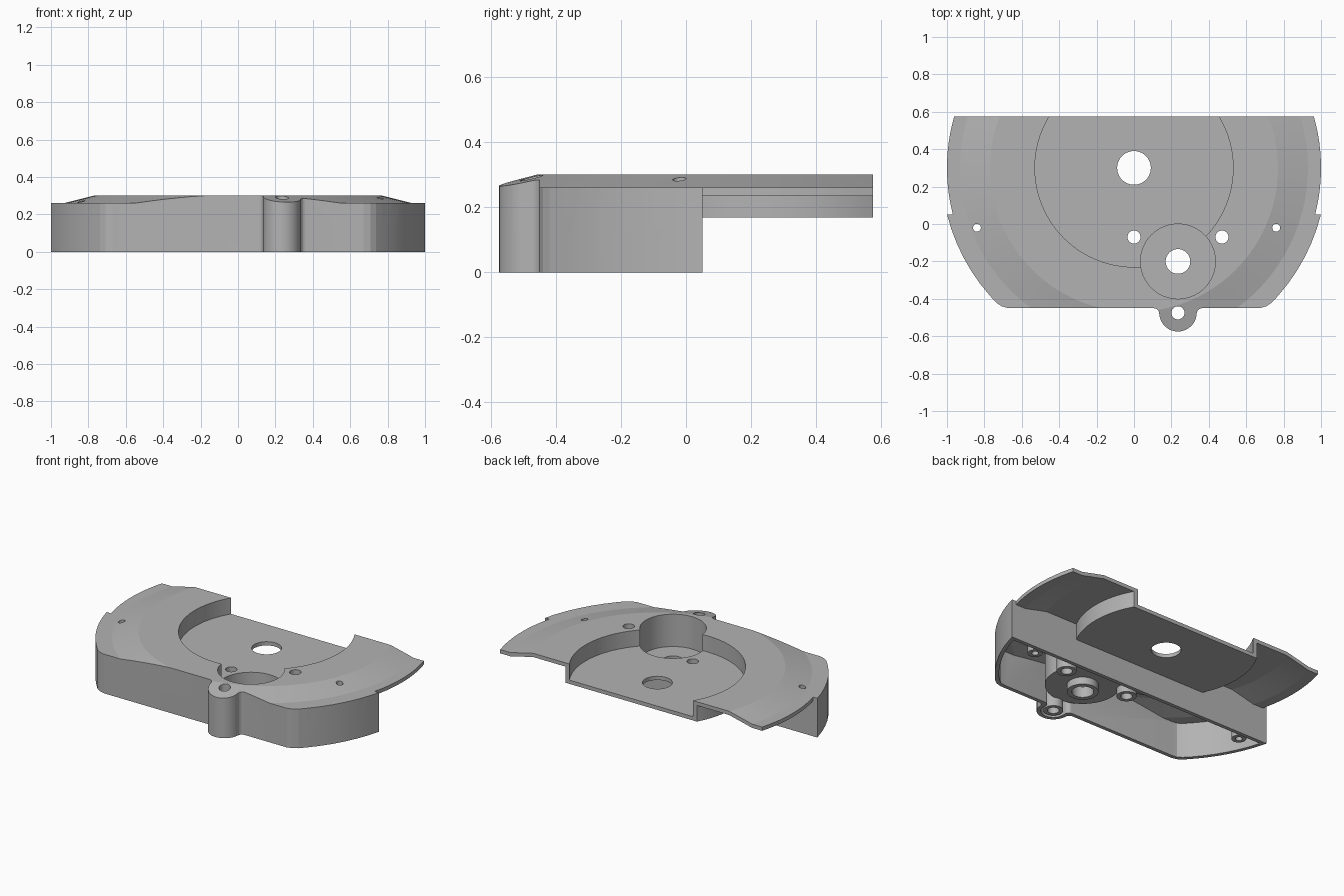
import bpy, bmesh, math

if "Cube" in bpy.data.objects:
    bpy.data.objects.remove(bpy.data.objects["Cube"])

HUB = (0.0, 0.3)          # centre of the round recess and the domed top
SKIN = 0.025              # shell thickness

grey = bpy.data.materials.new("plain grey")
grey.diffuse_color = (0.45, 0.45, 0.45, 1)
grey.use_nodes = True
grey.node_tree.nodes["Principled BSDF"].inputs["Base Color"].default_value = grey.diffuse_color


def finish(bm, name):
    bmesh.ops.recalc_face_normals(bm, faces=bm.faces[:])
    me = bpy.data.meshes.new(name)
    bm.to_mesh(me)
    bm.free()
    me.materials.append(grey)
    ob = bpy.data.objects.new(name, me)
    bpy.context.collection.objects.link(ob)
    return ob


def prism(name, pts, z0, z1):
    bm = bmesh.new()
    face = bm.faces.new([bm.verts.new((x, y, z0)) for x, y in pts])
    ext = bmesh.ops.extrude_face_region(bm, geom=[face])
    for v in ext["geom"]:
        if isinstance(v, bmesh.types.BMVert):
            v.co.z = z1
    return finish(bm, name)


def arc(cx, cy, r, a0, a1, n):
    angles = [math.radians(a0 + (a1 - a0) * i / n) for i in range(n + 1)]
    return [(cx + r * math.cos(a), cy + r * math.sin(a)) for a in angles]


def cylinder(name, c, r, z0, z1, n=48):
    return prism(name, arc(c[0], c[1], r, 0, 360, n)[:-1], z0, z1)


def dome(name, drop, z0):
    # turned lid: flat centre, sloping shoulder, flat rim
    prof = [(1.3, z0), (1.3, 0.26 - drop), (0.93, 0.26 - drop), (0.77, 0.30 - drop)]
    n = 96
    bm = bmesh.new()
    rings = [[bm.verts.new((x, y, z)) for x, y in arc(*HUB, r, 0, 360, n)[:-1]]
             for r, z in prof]
    for a, b in zip(rings, rings[1:]):
        for i in range(n):
            j = (i + 1) % n
            bm.faces.new((a[i], a[j], b[j], b[i]))
    bm.faces.new(rings[0])
    bm.faces.new(rings[-1])
    return finish(bm, name)


def combine(a, b, op):
    m = a.modifiers.new("join", 'BOOLEAN')
    m.operation, m.solver, m.object = op, 'EXACT', b
    bpy.context.view_layer.update()
    me = bpy.data.meshes.new_from_object(
        a.evaluated_get(bpy.context.evaluated_depsgraph_get()))
    a.modifiers.clear()
    a.data = me
    bpy.data.objects.remove(b)


def outline(t):
    # plan of the deep front body, inset by t, with the screw lug at the front
    r = 1.03 - t
    a0 = math.degrees(math.asin((0.05 - t - HUB[1]) / r))
    side = arc(*HUB, r, a0, -41.5, 6)
    k = t * 0.75
    side += [(0.737 - k, -0.42 + k), (0.708 - k, -0.44 + k), (0.67 - k, -0.45 + t)]
    left = [(-x, y) for x, y in reversed(side)]
    lr, f = 0.1 - t, 0.03
    lx, ly = 0.235, -0.475
    right_fillet = arc(lx + lr + f, -0.45 + t - f, f, 90, 180, 5)
    left_fillet = arc(lx - lr - f, -0.45 + t - f, f, 0, 90, 5)
    return side + right_fillet + arc(lx, ly, lr, 0, -180, 16)[0:] + left_fillet + left


# outer solid: front body plus back wings, both trimmed by the domed lid
cover = prism("cover", outline(0), 0, 0.5)
edge = math.degrees(math.asin(0.275))
wings = prism("wings", arc(*HUB, 1.0, -17.5, edge, 12)
              + arc(*HUB, 1.0, 180 - edge, 197.5, 12), 0.1, 0.45)
combine(cover, wings, 'UNION')
combine(cover, dome("lid", 0, -0.5), 'INTERSECT')

# bosses: (centre, hole radius, outer radius, lower end)
bosses = [((0, -0.07), 0.035, 0.06, 0.01),
          ((0.47, -0.07), 0.035, 0.06, 0.01),
          ((-0.84, -0.02), 0.021, 0.045, 0.005),
          ((0.76, -0.02), 0.021, 0.045, 0.005),
          ((0.235, -0.475), 0.035, 0.06, 0.004),
          ((0.235, -0.2), 0.066, 0.095, 0.012)]
pocket = (0.235, -0.2)

# hollow underside, keeping the recess tub, pocket cup and bosses
body_hollow = prism("body_hollow", outline(SKIN), -0.3, 0.6)
wing_hollow = prism("wing_hollow", [(-1.2, 0.05), (1.2, 0.05), (1.2, 0.9), (-1.2, 0.9)],
                    -0.3, 0.6)
for hollow in (body_hollow, wing_hollow):
    combine(hollow, dome("inner_lid", SKIN, -0.6), 'INTERSECT')
    combine(hollow, cylinder("tub", HUB, 0.555, 0.168, 0.7, 96), 'DIFFERENCE')
combine(body_hollow, cylinder("cup", pocket, 0.228, 0.06, 0.8, 64), 'DIFFERENCE')
for c, hole, outer, low in bosses:
    combine(body_hollow, cylinder("boss", c, outer, low, 0.75, 32), 'DIFFERENCE')
combine(cover, body_hollow, 'DIFFERENCE')
combine(cover, wing_hollow, 'DIFFERENCE')

# round recess, deep pocket and through holes
combine(cover, cylinder("recess", HUB, 0.53, 0.193, 0.9, 96), 'DIFFERENCE')
combine(cover, cylinder("pocket", pocket, 0.2, 0.085, 0.95, 64), 'DIFFERENCE')
combine(cover, cylinder("centre_hole", HUB, 0.09, -0.5, 1.0), 'DIFFERENCE')
for c, hole, outer, low in bosses:
    combine(cover, cylinder("hole", c, hole, -0.5, 1.0, 32), 'DIFFERENCE')

bpy.context.view_layer.objects.active = cover
cover.select_set(True)
bpy.ops.object.shade_smooth_by_angle(angle=math.radians(12))
